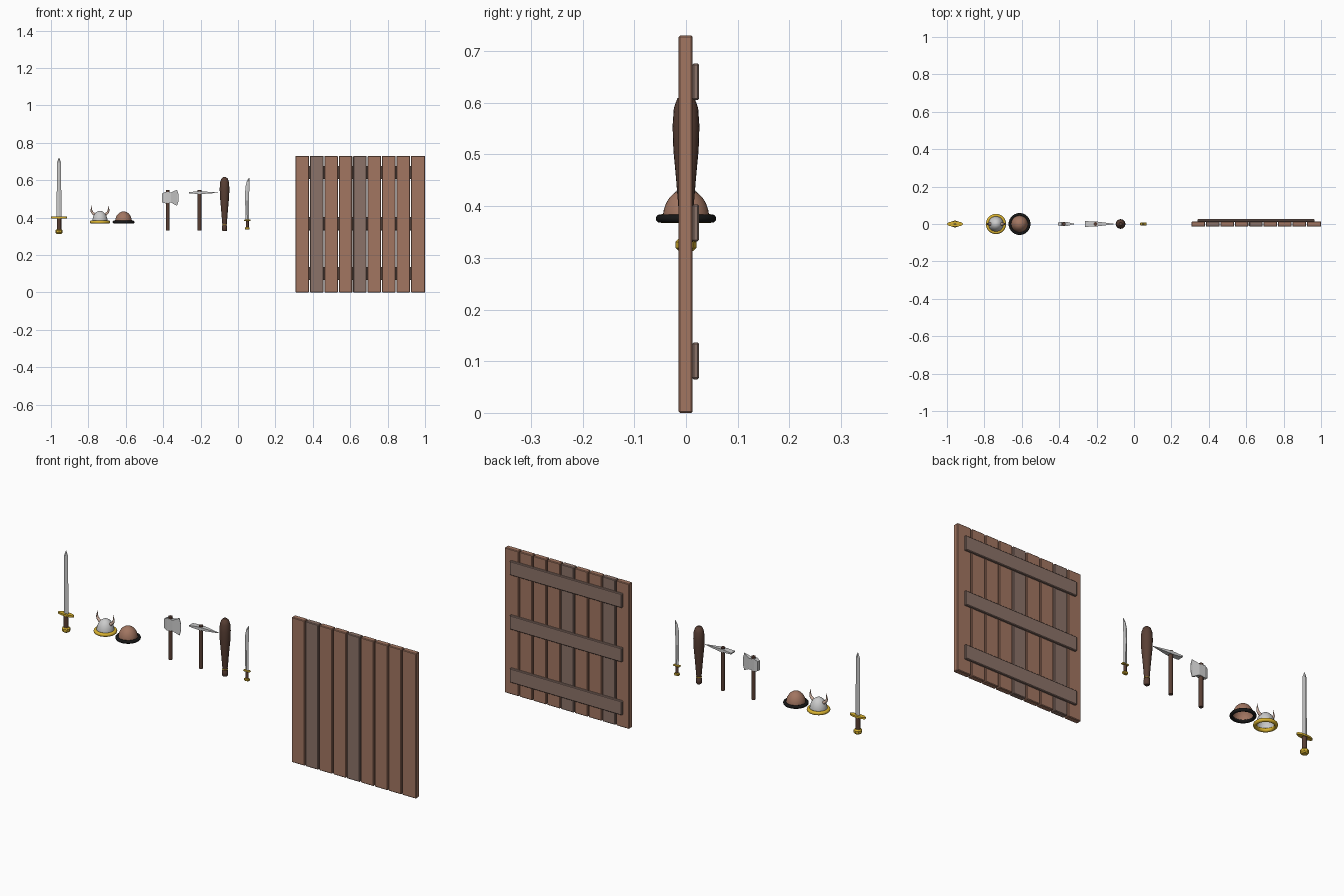
import bpy, bmesh
from math import sin, cos, pi, sqrt, radians

if "Cube" in bpy.data.objects:
    bpy.data.objects.remove(bpy.data.objects["Cube"])


def material(name, r, g, b):
    m = bpy.data.materials.new(name)
    m.diffuse_color = (r, g, b, 1)
    m.use_nodes = True
    m.node_tree.nodes["Principled BSDF"].inputs["Base Color"].default_value = m.diffuse_color
    return m


WOOD = material("red_wood", 0.36, 0.18, 0.12)
GREY_WOOD = material("grey_wood", 0.26, 0.17, 0.14)
DARK = material("dark_wood", 0.10, 0.05, 0.035)
GOLD = material("gold", 0.70, 0.45, 0.03)
BLACK = material("black", 0.008, 0.008, 0.008)
BONE = material("bone", 0.60, 0.42, 0.34)
STEEL = None


def finish(ob, mat, smooth):
    if mat:
        ob.data.materials.append(mat)
    if smooth:
        bpy.ops.object.select_all(action='DESELECT')
        ob.select_set(True)
        bpy.context.view_layer.objects.active = ob
        bpy.ops.object.shade_smooth_by_angle(angle=radians(40))
    return ob


def loft(name, sections, mat, n=16, along_x=False, square=False, smooth=True, caps=True):
    """Sections along z: (z, x, half_x, half_y); along x: (x, z, half_z, half_y)."""
    bm = bmesh.new()
    phase, k = (pi / 4, sqrt(2)) if square else (0, 1)
    rings = []
    for s, c, ra, rb in sections:
        ring = []
        for i in range(n):
            a = 2 * pi * i / n + phase
            p, y = c + ra * k * cos(a), rb * k * sin(a)
            ring.append(bm.verts.new((s, y, p) if along_x else (p, y, s)))
        rings.append(ring)
    for r0, r1 in zip(rings, rings[1:]):
        for i in range(n):
            j = (i + 1) % n
            bm.faces.new((r0[i], r0[j], r1[j], r1[i]))
    if caps:
        bm.faces.new(rings[0][::-1])
        bm.faces.new(rings[-1])
    bmesh.ops.remove_doubles(bm, verts=bm.verts, dist=1e-5)
    bmesh.ops.recalc_face_normals(bm, faces=bm.faces)
    me = bpy.data.meshes.new(name)
    bm.to_mesh(me)
    bm.free()
    ob = bpy.data.objects.new(name, me)
    bpy.context.collection.objects.link(ob)
    return finish(ob, mat, smooth)


def rod(name, x, z0, z1, rx, ry, mat, n=12):
    return loft(name, [(z0, x, rx, ry), (z1, x, rx, ry)], mat, n)


def ring(name, x, z, major, minor, mat):
    bpy.ops.mesh.primitive_torus_add(location=(x, 0, z), major_radius=major, minor_radius=minor,
                                     major_segments=40, minor_segments=12)
    ob = bpy.context.object
    ob.name = name
    return finish(ob, mat, True)


def dome(name, x, z, r, h, mat):
    secs = [(z + h * sin(i * pi / 20), x, r * cos(i * pi / 20), r * cos(i * pi / 20)) for i in range(10)]
    secs.append((z + h, x, 0, 0))
    return loft(name, secs, mat, 32, caps=False)


def box(name, x0, x1, y0, y1, z0, z1, mat):
    bpy.ops.mesh.primitive_cube_add(size=1, location=((x0 + x1) / 2, (y0 + y1) / 2, (z0 + z1) / 2))
    ob = bpy.context.object
    ob.name = name
    ob.scale = (x1 - x0, y1 - y0, z1 - z0)
    bpy.ops.object.transform_apply(location=False, rotation=False, scale=True)
    bev = ob.modifiers.new("edge", 'BEVEL')
    bev.width = 0.003
    bev.segments = 1
    return finish(ob, mat, False)


# Sword
sx = -0.957
loft("sword_blade", [(0.40, sx, 0.013, 0.004), (0.695, sx, 0.011, 0.003), (0.72, sx, 0.001, 0.001)],
     STEEL, 4, smooth=False)
rod("sword_guard", sx, 0.396, 0.405, 0.043, 0.014, GOLD, 20)
rod("sword_grip", sx, 0.33, 0.40, 0.012, 0.010, DARK)
loft("sword_pommel", [(0.313, sx, 0.014, 0.014), (0.319, sx, 0.02, 0.02), (0.331, sx, 0.02, 0.02),
                      (0.337, sx, 0.014, 0.014)], GOLD, 8, smooth=False)

# Horned helmet
hx = -0.738
dome("horned_helmet_dome", hx, 0.376, 0.041, 0.06, STEEL)
ring("horned_helmet_rim", hx, 0.376, 0.045, 0.009, GOLD)
for side, label in ((-1, "left"), (1, "right")):
    cu = bpy.data.curves.new("horn", 'CURVE')
    cu.dimensions = '3D'
    cu.bevel_depth = 0.008
    cu.bevel_resolution = 3
    cu.use_fill_caps = True
    sp = cu.splines.new('BEZIER')
    path = [(0.028, 0.415, 1.0), (0.044, 0.432, 0.75), (0.043, 0.466, 0.08)]
    sp.bezier_points.add(len(path) - 1)
    for bp, (dx, z, r) in zip(sp.bezier_points, path):
        bp.co = (hx + side * dx, 0, z)
        bp.radius = r
        bp.handle_left_type = bp.handle_right_type = 'AUTO'
    horn = bpy.data.objects.new("horn_" + label, cu)
    bpy.context.collection.objects.link(horn)
    cu.materials.append(BONE)

# Round hat
dome("round_hat_dome", -0.612, 0.376, 0.045, 0.057, WOOD)
ring("round_hat_brim", -0.612, 0.376, 0.0505, 0.008, BLACK)

# Axe
rod("axe_handle", -0.376, 0.33, 0.546, 0.010, 0.010, DARK)
loft("axe_head", [(-0.405, 0.505, 0.024, 0.008), (-0.388, 0.507, 0.031, 0.012),
                  (-0.358, 0.507, 0.027, 0.011), (-0.326, 0.506, 0.043, 0.002),
                  (-0.319, 0.506, 0.022, 0.001), (-0.317, 0.506, 0.008, 0.001)],
     STEEL, 4, along_x=True, square=True, smooth=False)

# Pickaxe
rod("pick_handle", -0.206, 0.33, 0.546, 0.010, 0.010, DARK)
loft("pick_head", [(-0.262, 0.533, 0.003, 0.016), (-0.22, 0.533, 0.007, 0.013),
                   (-0.192, 0.533, 0.007, 0.012), (-0.107, 0.533, 0.001, 0.001)],
     STEEL, 4, along_x=True, square=True, smooth=False)

# Club
cx = -0.072
profile = [(0.327, 0.010), (0.332, 0.014), (0.352, 0.014), (0.36, 0.011), (0.37, 0.0125), (0.45, 0.019),
           (0.51, 0.0245), (0.555, 0.026), (0.59, 0.0235), (0.608, 0.017), (0.616, 0.008)]
loft("club_body", [(z, cx, r, r) for z, r in profile], DARK, 20)
ring("club_band", cx, 0.362, 0.0115, 0.002, GOLD)

# Curved knife
kx = 0.05
loft("knife_blade", [(0.385, kx, 0.009, 0.003), (0.49, kx - 0.002, 0.010, 0.003),
                     (0.56, kx, 0.011, 0.003), (0.592, kx + 0.004, 0.008, 0.002),
                     (0.612, kx + 0.009, 0.001, 0.001)], STEEL, 4, smooth=False)
box("knife_guard", kx - 0.018, kx + 0.018, -0.008, 0.008, 0.381, 0.389, GOLD)
rod("knife_grip", kx, 0.345, 0.383, 0.008, 0.006, DARK)
box("knife_pommel", kx - 0.012, kx + 0.012, -0.008, 0.008, 0.335, 0.349, GOLD)

# Plank wall with three rear rails
pitch = 0.693 / 9
for i in range(9):
    x = 0.308 + i * pitch
    box(f"plank_{i + 1}", x, x + pitch - 0.005 * (i < 8), -0.0145, 0.013, 0, 0.73,
        GREY_WOOD if i in (1, 4) else WOOD)
for i, z in enumerate((0.065, 0.332, 0.605)):
    box(f"rail_{i + 1}", 0.34, 0.965, 0.012, 0.0255, z, z + 0.071, GREY_WOOD)
